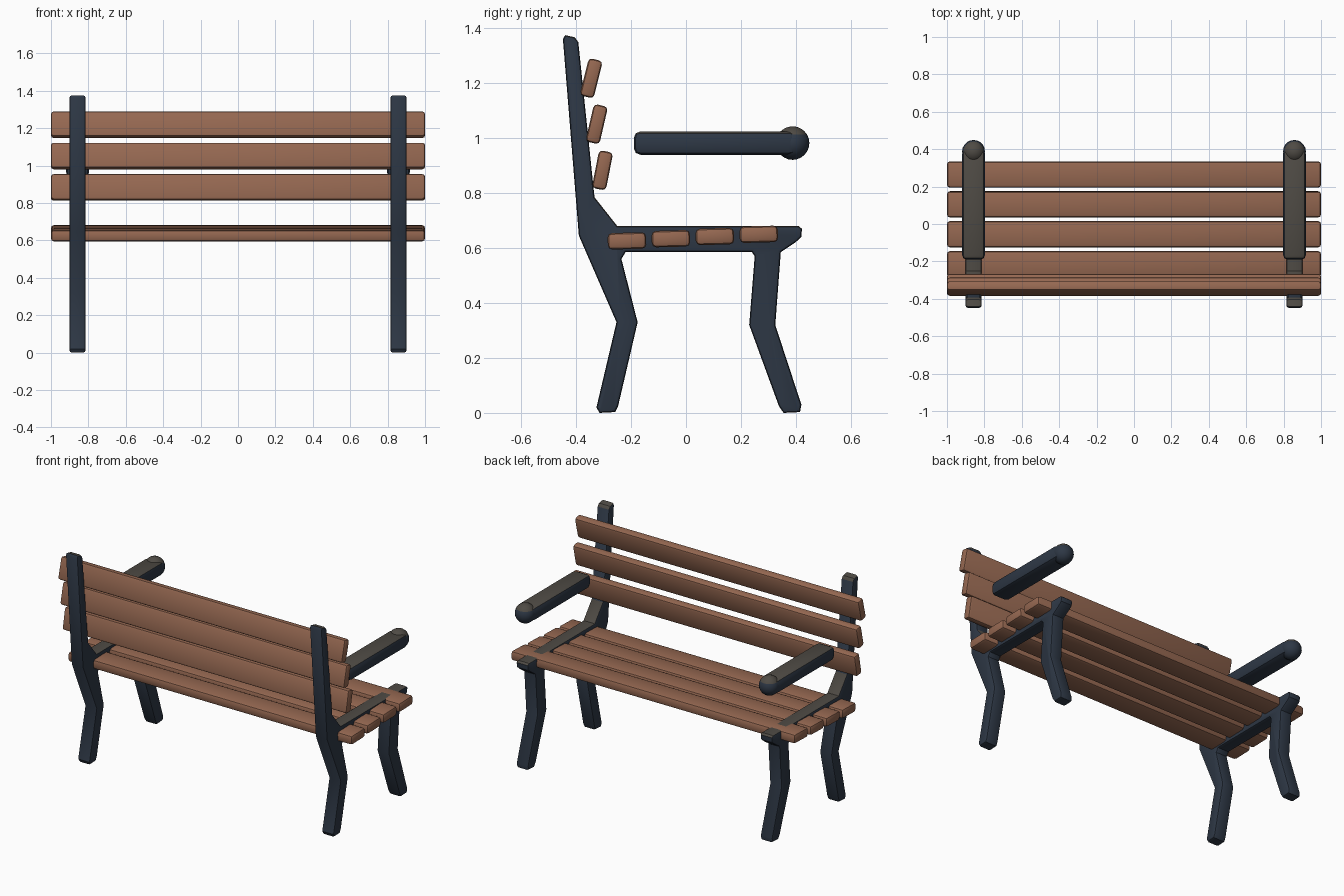
import bpy, bmesh, math
from mathutils import Matrix, Vector

cube = bpy.data.objects.get("Cube")
if cube:
    bpy.data.objects.remove(cube, do_unlink=True)


def material(name, rgb):
    mat = bpy.data.materials.new(name)
    mat.use_nodes = True
    mat.diffuse_color = (*rgb, 1)
    mat.node_tree.nodes["Principled BSDF"].inputs["Base Color"].default_value = (*rgb, 1)
    return mat


wood = material("brown wood", (0.30, 0.137, 0.082))
iron = material("dark blue iron", (0.027, 0.039, 0.060))
worn = material("worn grey iron", (0.078, 0.070, 0.059))


def finish(name, bm, mats):
    """Turn a bmesh into an object; upward faces take the second material."""
    bmesh.ops.recalc_face_normals(bm, faces=bm.faces)
    if len(mats) > 1:
        for f in bm.faces:
            f.material_index = int(f.normal.z > 0.55)
    mesh = bpy.data.meshes.new(name)
    bm.to_mesh(mesh)
    bm.free()
    for m in mats:
        mesh.materials.append(m)
    obj = bpy.data.objects.new(name, mesh)
    bpy.context.collection.objects.link(obj)
    bpy.ops.object.select_all(action='DESELECT')
    obj.select_set(True)
    bpy.context.view_layer.objects.active = obj
    bpy.ops.object.shade_smooth_by_angle(angle=math.radians(35))
    return obj


def rounded_box(name, size, loc, tilt, bevel, mats):
    bm = bmesh.new()
    bmesh.ops.create_cube(bm, size=1)
    bmesh.ops.scale(bm, vec=size, verts=bm.verts)
    bmesh.ops.bevel(bm, geom=bm.edges[:], offset=bevel, segments=2,
                    profile=0.5, affect='EDGES')
    bmesh.ops.transform(bm, verts=bm.verts, matrix=Matrix.Translation(loc)
                        @ Matrix.Rotation(math.radians(tilt), 4, 'X'))
    return finish(name, bm, mats)


# Seat planks, rising gently to the front
for i in range(4):
    rounded_box(f"seat_plank_{i + 1}", (2, 0.14, 0.06),
                (0, -0.215 + 0.16 * i, 0.626 + 0.008 * i), 1.5, 0.016, [wood])

# Backrest planks, tilted
for i, (y, z, tilt) in enumerate([(-0.304, 0.883, -11), (-0.325, 1.051, -13),
                                  (-0.345, 1.218, -14)]):
    rounded_box(f"back_plank_{i + 1}", (2, 0.052, 0.14), (0, y, z), tilt, 0.014, [wood])

# Outline of a side frame as (y, z): upright, seat rail and both legs
OUTLINE = [
    (-0.448, 1.36), (-0.44, 1.375), (-0.405, 1.367), (-0.392, 1.35),
    (-0.333, 0.785), (-0.25, 0.68), (0.41, 0.68), (0.422, 0.67),
    (0.42, 0.64), (0.40, 0.622), (0.345, 0.585), (0.325, 0.32),
    (0.42, 0.03), (0.415, 0.003), (0.355, 0), (0.338, 0.025),
    (0.23, 0.32), (0.25, 0.57), (0.24, 0.585), (-0.22, 0.585), (-0.235, 0.56),
    (-0.176, 0.33), (-0.247, 0.025), (-0.258, 0.003), (-0.315, 0),
    (-0.326, 0.02), (-0.253, 0.33), (-0.39, 0.645)]

for side, sx in (("left", 1), ("right", -1)):
    cx = 0.858 * sx

    # Iron side frame, extruded from the outline with softened rims
    bm = bmesh.new()
    cap = bm.faces.new([bm.verts.new((cx - 0.043, y, z)) for y, z in OUTLINE])
    ext = bmesh.ops.extrude_face_region(bm, geom=[cap], use_keep_orig=True)
    moved = [v for v in ext["geom"] if isinstance(v, bmesh.types.BMVert)]
    bmesh.ops.translate(bm, verts=moved, vec=Vector((0.086, 0, 0)))
    bmesh.ops.recalc_face_normals(bm, faces=bm.faces)
    rims = [e for e in bm.edges if abs(e.verts[0].co.x - e.verts[1].co.x) < 1e-4]
    bmesh.ops.bevel(bm, geom=rims, offset=0.012, segments=2, profile=0.5,
                    affect='EDGES', clamp_overlap=True)
    finish(f"{side}_frame", bm, [iron, worn])

    # Armrest bar with a ball at its front end
    rounded_box(f"{side}_armrest", (0.122, 0.59, 0.085),
                (cx, 0.105, 0.982), 0, 0.024, [iron, worn])
    bm = bmesh.new()
    bmesh.ops.create_uvsphere(bm, u_segments=20, v_segments=12, radius=0.061)
    bmesh.ops.translate(bm, verts=bm.verts, vec=(cx, 0.388, 0.982))
    finish(f"{side}_armrest_ball", bm, [iron, worn])
